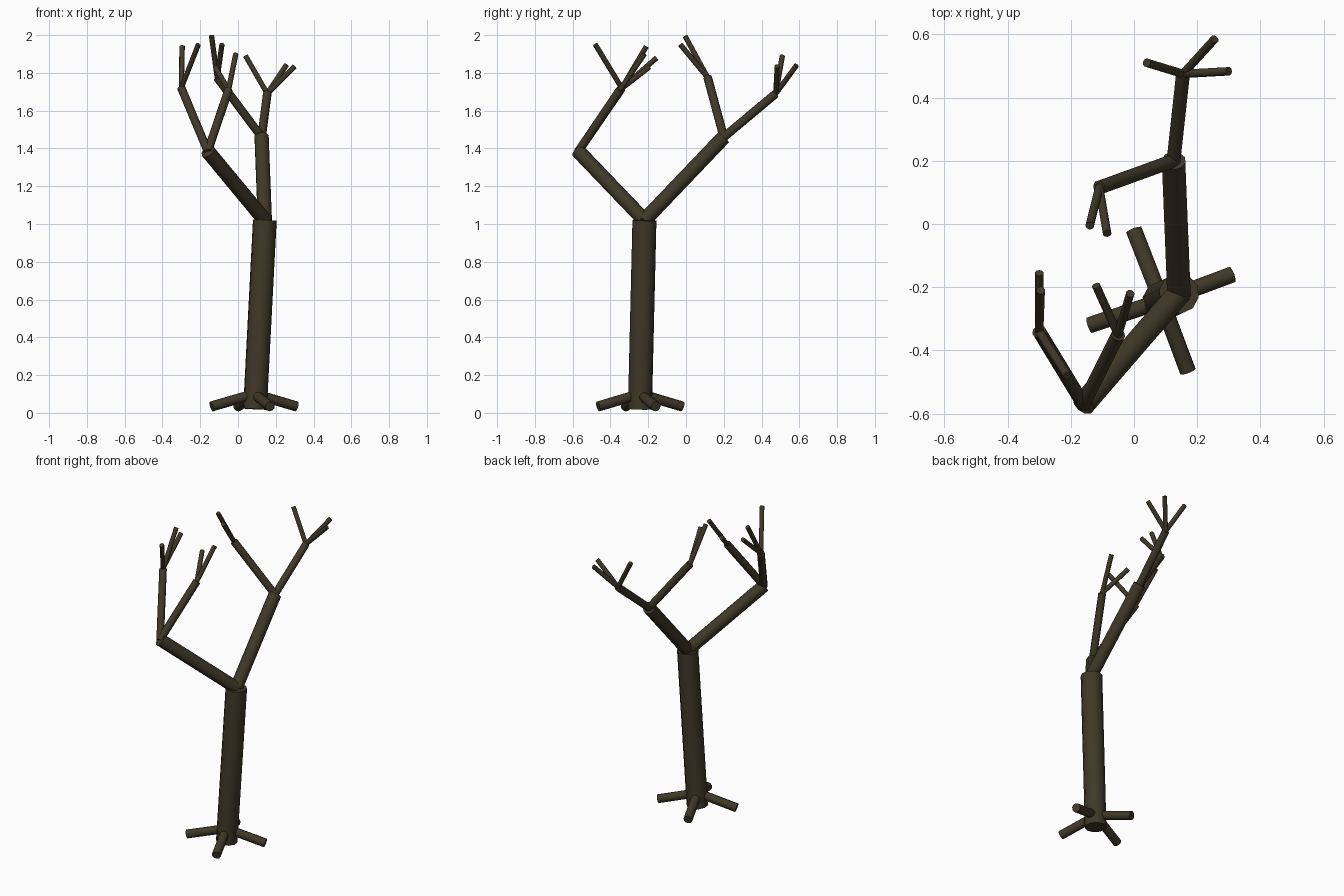
import bpy
from mathutils import Vector

cube = bpy.data.objects.get("Cube")
if cube:
    bpy.data.objects.remove(cube, do_unlink=True)

# Bark colour
bark = bpy.data.materials.new("dark_bark")
bark.use_nodes = True
COLOUR = (0.05, 0.04, 0.021, 1)
bark.diffuse_color = COLOUR
shader = bark.node_tree.nodes["Principled BSDF"]
shader.inputs["Base Color"].default_value = COLOUR
shader.inputs["Roughness"].default_value = 0.9


def limb(name, start, end, radius):
    """Straight round limb from start to end."""
    a, b = Vector(start), Vector(end)
    axis = b - a
    bpy.ops.mesh.primitive_cylinder_add(vertices=10, radius=radius,
                                        depth=axis.length, location=(a + b) / 2)
    ob = bpy.context.object
    ob.name = name
    ob.rotation_euler = axis.to_track_quat("Z", "Y").to_euler()
    ob.data.materials.append(bark)
    bpy.ops.object.shade_smooth_by_angle(angle=0.7)
    return ob


# Trunk
fork = (0.142, -0.22, 1.02)
limb("trunk", (0.09, -0.244, 0.02), fork, 0.064)

# Roots spreading from the trunk foot
for i, tip in enumerate([(0.31, -0.16), (-0.14, -0.32), (0.0, -0.02), (0.17, -0.465)]):
    limb(f"root_{i + 1}", (0.087, -0.243, 0.1), (*tip, 0.034), 0.027)

# Each bough: end point, then its branches with their twig tips
boughs = {
    "front": ((-0.16, -0.57, 1.385), [
        ((-0.3, -0.34, 1.72), [(-0.3, -0.155, 1.88), (-0.295, -0.21, 1.94), (-0.21, -0.48, 1.95)]),
        ((-0.05, -0.35, 1.71), [(-0.12, -0.195, 1.83), (-0.012, -0.22, 1.9)]),
    ]),
    "back": ((0.125, 0.2, 1.46), [
        ((0.155, 0.475, 1.69), [(0.04, 0.51, 1.89), (0.255, 0.585, 1.84), (0.3, 0.483, 1.835)]),
        ((-0.11, 0.115, 1.775), [(-0.14, -0.005, 1.995), (-0.085, -0.03, 1.95)]),
    ]),
}
for side, (elbow, branches) in boughs.items():
    limb(f"{side}_bough", fork, elbow, 0.039)
    for i, (joint, tips) in enumerate(branches):
        limb(f"{side}_branch_{i + 1}", elbow, joint, 0.023)
        for j, tip in enumerate(tips):
            limb(f"{side}_twig_{i + 1}_{j + 1}", joint, tip, 0.014)
